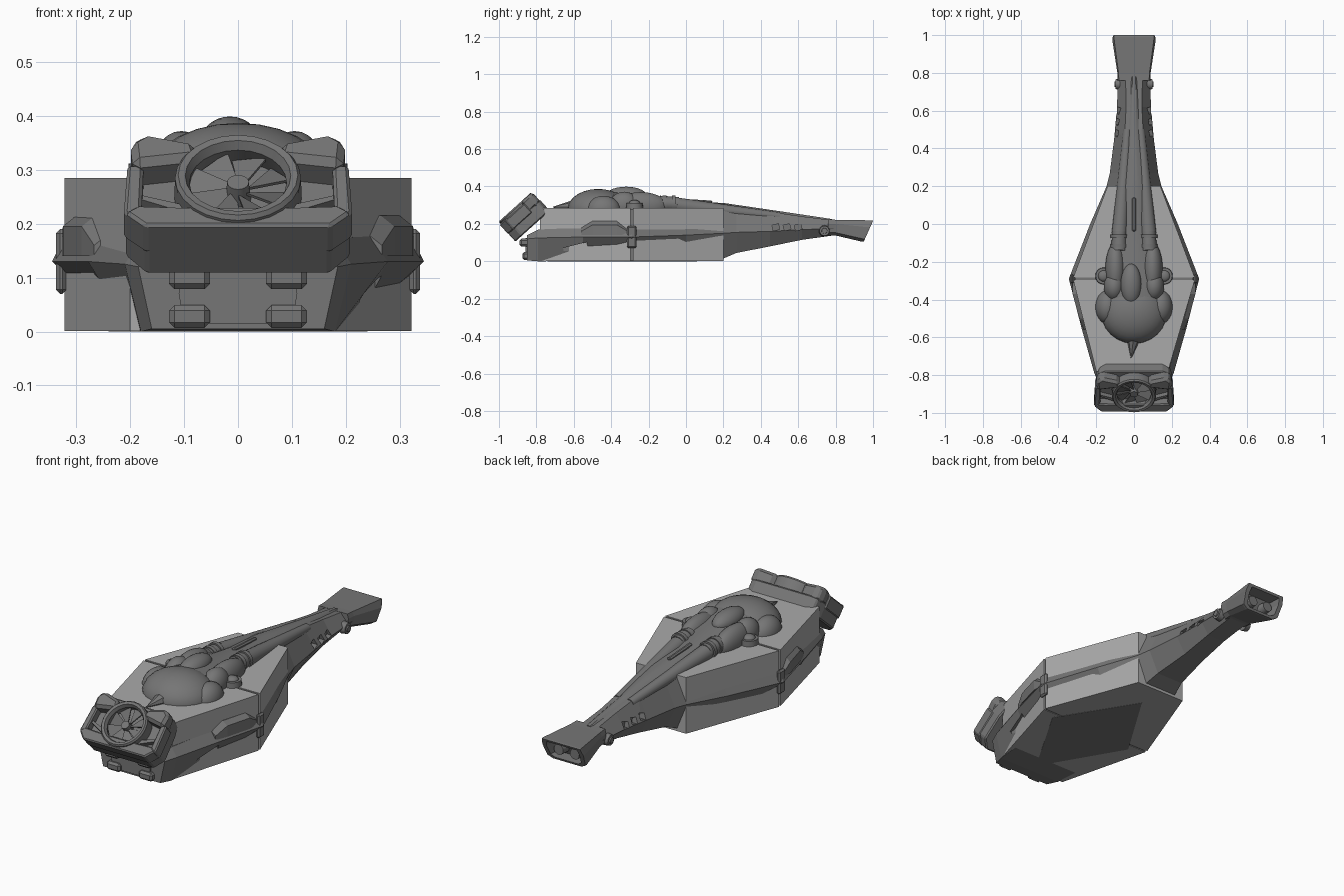
import bpy, bmesh, math
from mathutils import Vector

cube = bpy.data.objects.get("Cube")
if cube:
    bpy.data.objects.remove(cube, do_unlink=True)


def material(name, v):
    m = bpy.data.materials.new(name)
    m.use_nodes = True
    m.diffuse_color = (v, v, v, 1)
    m.node_tree.nodes["Principled BSDF"].inputs["Base Color"].default_value = (v, v, v, 1)
    return m


DARK = material("dark grey hull", 0.18)
LIGHT = material("light grey deck", 0.4)
TILT = (math.radians(42), 0, 0)
FACE = Vector((0, -0.905, 0.28))


def finish(name, bm, mat, loc=(0, 0, 0), rot=(0, 0, 0), smooth=None, bevel=0):
    bmesh.ops.recalc_face_normals(bm, faces=bm.faces)
    me = bpy.data.meshes.new(name)
    bm.to_mesh(me)
    bm.free()
    me.materials.append(mat)
    ob = bpy.data.objects.new(name, me)
    bpy.context.collection.objects.link(ob)
    ob.location, ob.rotation_euler = loc, rot
    if bevel:
        mod = ob.modifiers.new("bevel", 'BEVEL')
        mod.width, mod.segments = bevel, 1
    if smooth:
        bpy.ops.object.select_all(action='DESELECT')
        ob.select_set(True)
        bpy.context.view_layer.objects.active = ob
        bpy.ops.object.shade_smooth_by_angle(angle=math.radians(smooth))
    return ob


def loft(name, rings, mat, closed=False, **kw):
    bm = bmesh.new()
    rows = [[bm.verts.new(p) for p in r] for r in rings]
    n = len(rows[0])
    pairs = list(zip(rows, rows[1:])) + ([(rows[-1], rows[0])] if closed else [])
    for a, b in pairs:
        for i in range(n):
            bm.faces.new((a[i], a[(i + 1) % n], b[(i + 1) % n], b[i]))
    if not closed:
        bm.faces.new(rows[0])
        bm.faces.new(rows[-1])
    return finish(name, bm, mat, **kw)


def prism(name, outline, z0, z1, mat, **kw):
    return loft(name, [[(x, y, z) for x, y in outline] for z in (z0, z1)], mat, **kw)


def mirrored(half):
    return half + [(-x, *rest) for x, *rest in reversed(half)]


def tube(name, p, q, r1, r2, mat=DARK, sides=20, smooth=40):
    bm = bmesh.new()
    p, q = Vector(p), Vector(q)
    bmesh.ops.create_cone(bm, cap_ends=True, segments=sides, radius1=r1, radius2=r2,
                          depth=(q - p).length)
    rot = (q - p).to_track_quat('Z', 'Y').to_euler()
    return finish(name, bm, mat, loc=(p + q) / 2, rot=rot, smooth=smooth)


def blob(name, loc, radii):
    bm = bmesh.new()
    bmesh.ops.create_uvsphere(bm, u_segments=24, v_segments=14, radius=1)
    bmesh.ops.scale(bm, vec=radii, verts=bm.verts)
    return finish(name, bm, DARK, loc=loc, smooth=60)


def box(name, loc, size, mat=DARK, rot=(0, 0, 0), bevel=0):
    bm = bmesh.new()
    bmesh.ops.create_cube(bm, size=1)
    bmesh.ops.scale(bm, vec=size, verts=bm.verts)
    return finish(name, bm, mat, loc=loc, rot=rot, bevel=bevel)


# Angular hull: y, bottom width and height, ridge width and height, top width and height
stations = [(-.85, .16, .005, .185, .12, .17, .14), (-.79, .18, 0, .21, .125, .18, .17),
            (-.55, .2, .002, .278, .13, .245, .18), (-.29, .22, .004, .345, .13, .315, .19),
            (0, .17, .006, .232, .14, .2, .2), (.2, .09, .015, .145, .15, .085, .28),
            (.27, .075, .045, .128, .155, .065, .288), (.45, .055, .08, .105, .16, .05, .265),
            (.62, .05, .115, .09, .17, .042, .24), (.8, .05, .14, .084, .175, .045, .218)]
hull = loft("hull", [mirrored([(wb, y, zb), (wr, y, zr), (wt, y, zt)])
                     for y, wb, zb, wr, zr, wt, zt in stations], DARK)

# Recessed vents cut in both sides of the hull
cuts = [(.095, y, .182, .06, .035, .03) for y in (.48, .54, .6)]
cuts.append((.285, -.59, .07, .12, .13, .035))
for sx in (1, -1):
    for x, y, z, dx, dy, dz in cuts:
        cutter = box("vent_cutter", (sx * x, y, z), (dx, dy, dz), rot=(.25, 0, 0))
        cutter.hide_render = True
        cutter.display_type = 'WIRE'
        mod = hull.modifiers.new("vent", 'BOOLEAN')
        mod.operation, mod.object, mod.solver = 'DIFFERENCE', cutter, 'EXACT'

# Light six sided deck in two halves with a dark seam
H = .285
prism("front_deck", [(-.2, -.78), (.18, -.78), (.322, -.296), (-.322, -.296)], .001, H, LIGHT)
prism("rear_deck", [(-.322, -.284), (.322, -.284), (.14, .2), (-.14, .2)], .001, H, LIGHT)
prism("deck_seam", [(-.312, -.3), (.312, -.3), (.312, -.28), (-.312, -.28)], .004, H - .004, DARK)
prism("belly_plate", [(0, -.74), (.24, -.33), (0, .06), (-.24, -.33)], 0, .004, DARK)

# Flared tail with a recessed end
def tail_ring(y, w, zb, zt, shear, s=1):
    zm = (zb + zt) / 2
    half = [(w * .7, zb), (w * .93, zb + .015), (w, zm + .02), (w * .93, zt)]
    pts = [(x * s, zm + (z - zm) * s) for x, z in half]
    return mirrored([(x, y + shear * (z - zb), z) for x, z in pts])


loft("tail_flare", [tail_ring(.76, .086, .138, .224, 0), tail_ring(.8, .088, .138, .222, 0),
                    tail_ring(.94, .115, .105, .219, .45), tail_ring(.95, .115, .105, .217, .45),
                    tail_ring(.95, .115, .105, .217, .45, .8),
                    tail_ring(.89, .115, .105, .217, .45, .72)], DARK)
for sx in (1, -1):
    tube("tail_jet", (sx * .045, .88, .16), (sx * .045, .955, .16), .032, .026)
    tube("tail_pivot", (sx * .07, .74, .163), (sx * .098, .74, .163), .03, .026)
    tube("tail_pivot_cap", (sx * .09, .74, .163), (sx * .104, .74, .163), .017, .014)

# Raised spine from the engine cover to the tail
spine = [(-.4, .09, .37), (-.2, .085, .35), (0, .07, .32), (.2, .055, .312),
         (.5, .03, .268), (.78, .022, .226)]
loft("spine", [mirrored([(w * 1.3, y, zt - .07), (w, y, zt - .015), (w * .4, y, zt)])
               for y, w, zt in spine], DARK, smooth=35)
box("spine_crest", (0, .05, .315), (.02, .18, .03), rot=(-.06, 0, 0), bevel=.006)

# Rounded engine cover with shoulders, pods and pipes
blob("engine_cover", (0, -.47, .275), (.175, .165, .112))
blob("cover_crest", (-.015, -.32, .35), (.055, .11, .049))
tube("cover_beak", (0, -.58, .29), (-.015, -.71, .29), .045, .002, sides=8)
for sx in (1, -1):
    blob("shoulder", (sx * .14, -.44, .275), (.065, .09, .075))
    blob("pod", (sx * .098, -.24, .295), (.054, .14, .075))
    blob("pod_front", (sx * .105, -.33, .3), (.055, .08, .072))
    tube("pipe_collar", (sx * .08, -.14, .31), (sx * .077, -.04, .305), .041, .038)
    for y in (-.115, -.065):
        tube("collar_band", (sx * .079, y - .01, .308), (sx * .079, y + .01, .308), .045, .045)
    tube("pipe", (sx * .077, -.05, .3), (sx * .035, .5, .24), .041, .022)
    tube("side_cap", (sx * .16, -.275, .27), (sx * .16, -.275, .312), .046, .043)
    blob("side_cap_dome", (sx * .16, -.275, .31), (.03, .03, .018))

# Side fairings over the ridge
for sx in (1, -1):
    rings = []
    for y, x in ((-.56, .262), (-.5, .285), (-.37, .32), (-.31, .322)):
        top = .18 if y in (-.56, -.31) else .215
        rings.append([(sx * (x - .08), y, .14), (sx * (x + .005), y, .14),
                      (sx * (x + .005), y, top - .02), (sx * (x - .02), y, top),
                      (sx * (x - .08), y, top)])
    loft("side_fairing", rings, DARK)
    box("hull_tip", (sx * .328, -.29, .13), (.02, .05, .12), bevel=.008)

# Tilted nose housing: back block, lower bar, side pillars, upper arms
def nose(name, outline, z0, z1, bevel=.006):
    return prism(name, outline, z0, z1, DARK, loc=FACE, rot=TILT, bevel=bevel)


nose("nose_block", mirrored([(.17, -.122), (.208, -.075), (.2, .05), (.185, .11), (.15, .125)]),
     -.125, -.045)
nose("nose_lower_bar", mirrored([(.172, -.124), (.21, -.085), (.185, -.066), (.1, -.07)]), -.07, 0)
for sx in (1, -1):
    def side(pts):
        return [(sx * x, y) for x, y in pts]
    nose("nose_pillar", side([(.18, -.1), (.212, -.085), (.205, .05), (.175, .05)]), -.07, -.004)
    nose("nose_arm", side([(.07, .055), (.195, .035), (.2, .1), (.17, .125), (.08, .1)]),
         -.06, .012, .014)
    nose("nose_strut", side([(.09, -.07), (.18, -.03), (.18, -.018), (.1, -.045)]), -.05, -.02, 0)

# Fan with a ring, hub and eight blades
profile = [(.1, -.05), (.118, -.05), (.117, .006), (.111, .014), (.098, .012), (.09, -.005)]
loft("fan_ring", [[(r * math.cos(a), r * math.sin(a), z) for r, z in profile]
                  for a in [math.tau * i / 24 for i in range(24)]],
     DARK, closed=True, loc=FACE, rot=TILT, smooth=35)
for i in range(8):
    a = math.tau * i / 8
    blade = [(r * math.cos(a + t), r * math.sin(a + t), z)
             for r, t, z in ((.018, 0, -.018), (.098, .2, -.015), (.098, .9, -.038), (.018, .7, -.034))]
    loft("fan_blade", [blade, [(x, y, z - .006) for x, y, z in blade]], DARK, loc=FACE, rot=TILT)
normal = Vector((0, -math.sin(TILT[0]), math.cos(TILT[0])))
tube("fan_hub", FACE - normal * .045, FACE - normal * .004, .024, .02)

# Front bumper face with four lugs
loft("front_panel", [mirrored([(.1, y, .015), (.11, y, .07), (.1, y, .125)])
                     for y in (-.83, -.858)], DARK)
for sx in (1, -1):
    for z, y in ((.1, -.865), (.028, -.85)):
        box("front_lug", (sx * .09, y, z), (.076, .05, .042), bevel=.01)
